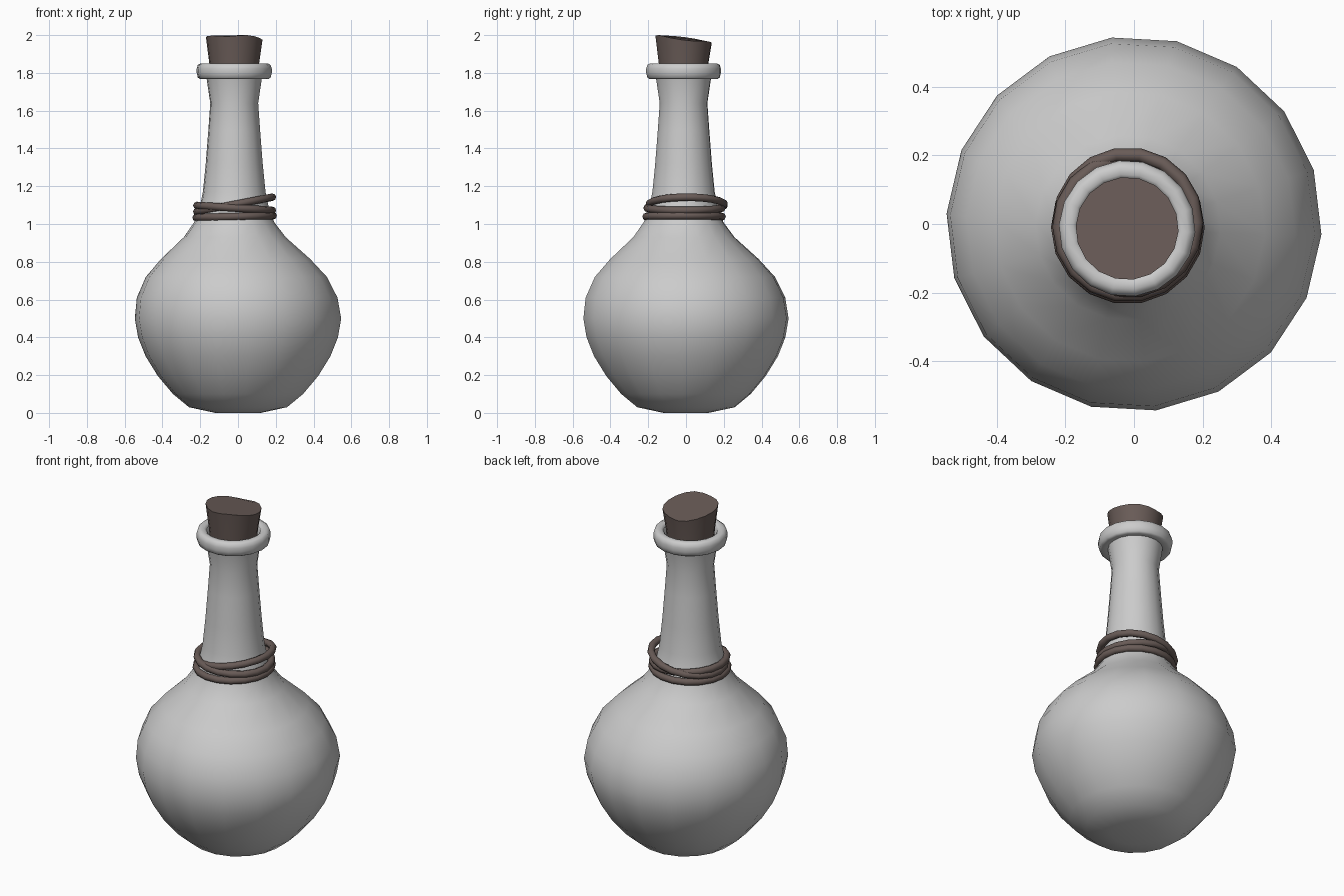
import bpy, bmesh
from math import sin, cos, pi, radians

if "Cube" in bpy.data.objects:
    bpy.data.objects.remove(bpy.data.objects["Cube"])

SIDES = 18
START = radians(-3.2)

brown = bpy.data.materials.new("brown")
brown.diffuse_color = (0.14, 0.105, 0.095, 1)
brown.use_nodes = True
brown.node_tree.nodes["Principled BSDF"].inputs["Base Color"].default_value = brown.diffuse_color


def lean(z):
    # the neck sits slightly off the body's axis
    t = min(max((z - 0.5) / 0.5, 0), 1)
    return -0.02 * t, -0.013 * t


def finish(name, bm, mat=None, angle=40):
    bmesh.ops.recalc_face_normals(bm, faces=bm.faces)
    me = bpy.data.meshes.new(name)
    bm.to_mesh(me)
    bm.free()
    ob = bpy.data.objects.new(name, me)
    bpy.context.collection.objects.link(ob)
    if mat:
        me.materials.append(mat)
    bpy.ops.object.select_all(action='DESELECT')
    ob.select_set(True)
    bpy.context.view_layer.objects.active = ob
    bpy.ops.object.shade_smooth_by_angle(angle=radians(angle))
    return ob


def revolve(profile, closed=False, caps=False):
    bm = bmesh.new()
    rows = []
    for r, z in profile:
        cx, cy = lean(z)
        rows.append([bm.verts.new((cx + r * cos(START + 2 * pi * i / SIDES),
                                   cy + r * sin(START + 2 * pi * i / SIDES), z))
                     for i in range(SIDES)])
    pairs = list(zip(rows, rows[1:])) + ([(rows[-1], rows[0])] if closed else [])
    for a, b in pairs:
        for i in range(SIDES):
            j = (i + 1) % SIDES
            bm.faces.new((a[i], a[j], b[j], b[i]))
    if caps:
        bm.faces.new(rows[0])
        bm.faces.new(rows[-1])
    return bm, rows


# glass bottle: outer wall, then the inner wall back down
outer = [(0.12, 0.0), (0.26, 0.03), (0.345, 0.1), (0.425, 0.195), (0.49, 0.3),
         (0.53, 0.4), (0.547, 0.5), (0.532, 0.61), (0.48, 0.72), (0.395, 0.815),
         (0.27, 0.93), (0.212, 1.01), (0.185, 1.08), (0.166, 1.17), (0.151, 1.32),
         (0.137, 1.5), (0.127, 1.64), (0.148, 1.78), (0.16, 1.83)]
inner = [(r - 0.015, max(z, 0.02)) for r, z in reversed(outer)]
bm, _ = revolve(outer + inner, caps=True)
finish("bottle", bm)

# rounded lip around the mouth
lip = [(0.145, 1.775), (0.18, 1.767), (0.193, 1.775), (0.199, 1.80), (0.199, 1.822),
       (0.193, 1.842), (0.178, 1.85), (0.158, 1.85), (0.145, 1.84)]
bm, _ = revolve(lip, closed=True)
finish("lip", bm, angle=60)

# tapered cork with an uneven, slanted top
bm, rows = revolve([(0.115, 1.68), (0.132, 1.85), (0.15, 1.97)], caps=True)
for v in rows[-1]:
    v.co.z = 1.971 - 0.125 * v.co.y - 0.03 * v.co.x + 0.006 * sin(26 * v.co.x)
top = max(v.co.z for v in rows[-1])
for v in rows[-1]:
    v.co.z += 2.0 - top
finish("cork", bm, brown, 30)


# cord wound around the base of the neck
def cord(name, cy, radius, z_left, z_right, thick=0.02, seg=8):
    bm = bmesh.new()
    rings = []
    for i in range(SIDES):
        a = 2 * pi * i / SIDES
        zc = (z_left + z_right) / 2 + (z_right - z_left) / 2 * cos(a)
        ring = []
        for k in range(seg):
            b = 2 * pi * k / seg
            r = radius + thick * cos(b)
            ring.append(bm.verts.new((-0.018 + r * cos(a), cy + r * sin(a),
                                      zc + thick * sin(b))))
        rings.append(ring)
    for i in range(SIDES):
        p, q = rings[i], rings[(i + 1) % SIDES]
        for k in range(seg):
            m = (k + 1) % seg
            bm.faces.new((p[k], q[k], q[m], p[m]))
    finish(name, bm, brown, 60)


cord("cord_lower", -0.01, 0.204, 1.034, 1.044)
cord("cord_middle", -0.008, 0.2, 1.098, 1.072)
cord("cord_upper", 0.004, 0.2, 1.065, 1.142)
